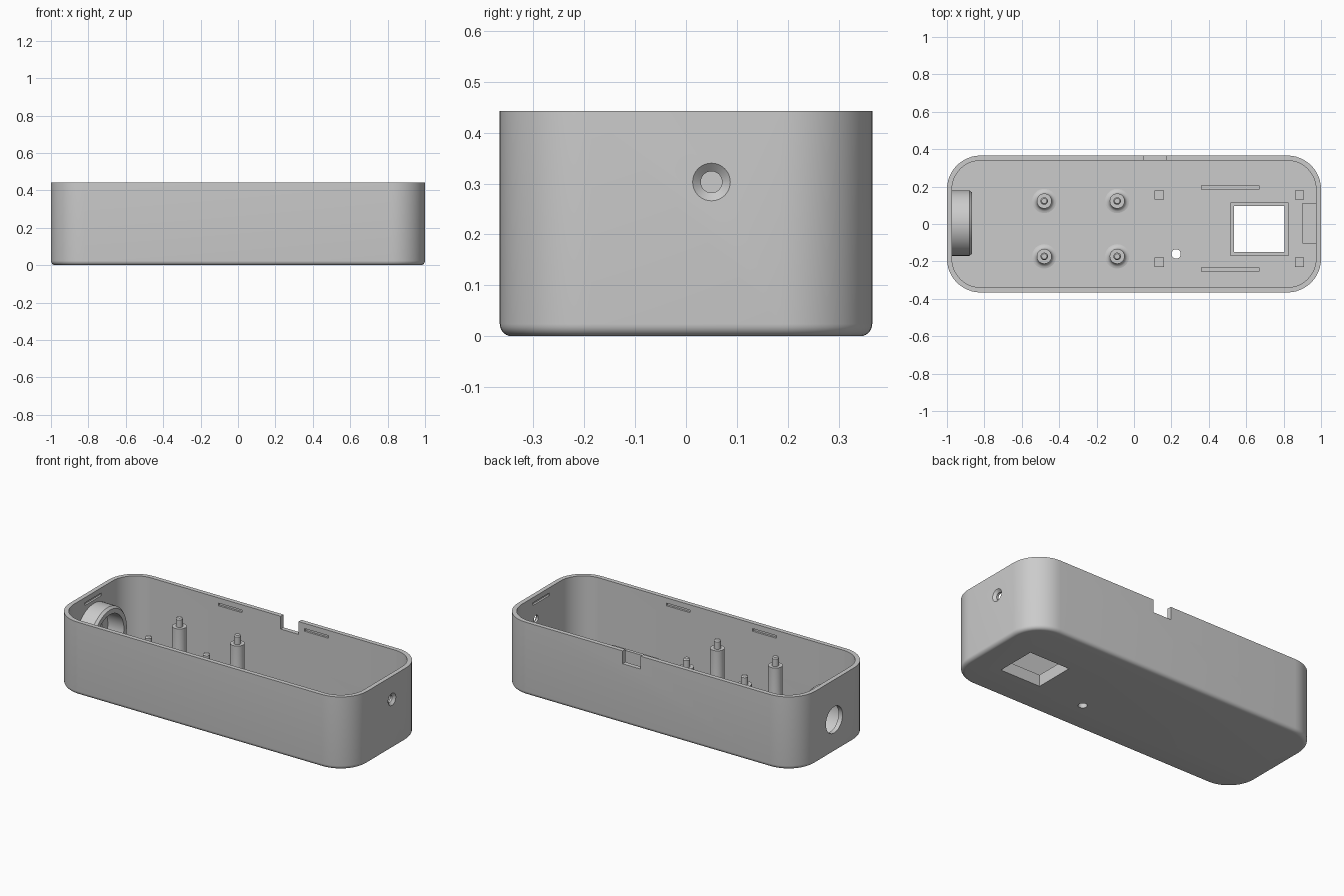
import bpy, bmesh, math
from mathutils import Vector

if "Cube" in bpy.data.objects:
    bpy.data.objects.remove(bpy.data.objects["Cube"], do_unlink=True)

grey = bpy.data.materials.new("plain_grey")
grey.use_nodes = True
COLOUR = (0.6, 0.6, 0.6, 1)
grey.diffuse_color = COLOUR
grey.node_tree.nodes["Principled BSDF"].inputs["Base Color"].default_value = COLOUR

LENGTH, WIDTH, HEIGHT = 1.0, 0.366, 0.443   # half length, half width, full height
WALL, FLOOR, CORNER, FILLET = 0.027, 0.03, 0.18, 0.024


def finish(name, bm):
    bmesh.ops.recalc_face_normals(bm, faces=bm.faces)
    mesh = bpy.data.meshes.new(name)
    bm.to_mesh(mesh)
    bm.free()
    mesh.materials.append(grey)
    obj = bpy.data.objects.new(name, mesh)
    bpy.context.collection.objects.link(obj)
    return obj


def loft(name, rings, closed=False):
    """Skin a list of equal rings, capped at both ends or joined into a loop."""
    bm = bmesh.new()
    loops = [[bm.verts.new(p) for p in ring] for ring in rings]
    pairs = list(zip(loops, loops[1:]))
    if closed:
        pairs.append((loops[-1], loops[0]))
    else:
        bm.faces.new(loops[0])
        bm.faces.new(loops[-1])
    for a, b in pairs:
        for i in range(len(a)):
            j = (i + 1) % len(a)
            bm.faces.new((a[i], a[j], b[j], b[i]))
    return finish(name, bm)


def rounded_ring(inset, z, steps=12):
    r = CORNER - inset
    pts = []
    for k, (sx, sy) in enumerate(((1, 1), (-1, 1), (-1, -1), (1, -1))):
        for s in range(steps + 1):
            a = math.pi / 2 * (k + s / steps)
            pts.append(Vector((sx * (LENGTH - CORNER) + r * math.cos(a),
                               sy * (WIDTH - CORNER) + r * math.sin(a), z)))
    return pts


def lathe(name, centre, axis, profile, sides=40, closed=False):
    """Turn (distance along axis, radius) points around an x or z axis."""
    rings = []
    for d, r in profile:
        ring = []
        for i in range(sides):
            a = math.tau * i / sides
            u, v = r * math.cos(a), r * math.sin(a)
            p = Vector((d, u, v)) if axis == "x" else Vector((u, v, d))
            ring.append(Vector(centre) + p)
        rings.append(ring)
    return loft(name, rings, closed)


def box(name, x0, x1, y0, y1, z0, z1):
    return loft(name, [[Vector((x, y, z)) for x, y in
                        ((x0, y0), (x1, y0), (x1, y1), (x0, y1))] for z in (z0, z1)])


def cut(target, cutters):
    for c in cutters:
        c.hide_render = True
        mod = target.modifiers.new("cut", "BOOLEAN")
        mod.operation, mod.solver, mod.object = "DIFFERENCE", "EXACT", c
    bpy.context.view_layer.update()
    graph = bpy.context.evaluated_depsgraph_get()
    mesh = bpy.data.meshes.new_from_object(target.evaluated_get(graph))
    target.modifiers.clear()
    target.data = mesh
    for c in cutters:
        bpy.data.objects.remove(c, do_unlink=True)


# Open case with a rounded lower edge
layers = []
for i in range(7):
    a = math.pi / 2 * i / 6
    layers.append((FILLET * (1 - math.sin(a)), FILLET * (1 - math.cos(a))))
layers += [(0, HEIGHT), (WALL, HEIGHT), (WALL, FLOOR)]
case = loft("case", [rounded_ring(*layer) for layer in layers])

# Openings: window, floor hole, rim notch, round wall holes
cutters = [
    box("window_cut", 0.535, 0.805, -0.15, 0.095, -0.1, 0.2),
    lathe("floor_hole_cut", (0.225, -0.16, 0), "z", [(-0.1, 0.025), (0.1, 0.025)]),
    box("notch_cut", 0.05, 0.17, 0.3, 0.4, 0.365, 0.5),
    lathe("socket_hole_cut", (-1, 0.005, 0.2), "x", [(-0.1, 0.08), (0.1, 0.08)]),
    lathe("countersink_cut", (1, 0.05, 0.303), "x",
          [(-0.1, 0.021), (-0.014, 0.021), (0, 0.037), (0.05, 0.037)]),
]
# Shallow snap grooves near the rim on every inner wall
IN_X, IN_Y, DEEP = LENGTH - WALL, WIDTH - WALL, 0.012
for s in (-1, 1):
    cutters.append(box("end_groove_cut", s * IN_X - DEEP, s * IN_X + DEEP,
                       -0.08, 0.08, 0.395, 0.411))
    for x in (-0.29, 0.29):
        cutters.append(box("side_groove_cut", x - 0.08, x + 0.08,
                           s * IN_Y - DEEP, s * IN_Y + DEEP, 0.395, 0.411))
cut(case, cutters)
parts = [case]

# Stepped mounting posts with a filleted foot
foot = [(FLOOR + 0.025 * (1 - math.cos(a)), 0.065 - 0.025 * math.sin(a))
        for a in (math.pi / 8 * i for i in range(5))]
post = [(FLOOR - 0.01, 0.065)] + foot + [
    (0.325, 0.04), (0.325, 0.02), (0.37, 0.02), (0.378, 0.014)]
for x in (-0.48, -0.09):
    for y in (-0.173, 0.123):
        parts.append(lathe("mounting_post", (x, y, 0), "z", post, 32))

# Hollow socket collar on the end wall
parts.append(lathe("socket_collar", (0, 0.005, 0.2), "x", [
    (-0.98, 0.175), (-0.88, 0.175), (-0.865, 0.163),
    (-0.865, 0.135), (-0.98, 0.135)], 56, True))

# Raised frame around the window
frame = box("window_frame", 0.515, 0.825, -0.17, 0.115, FLOOR - 0.01, 0.07)
cut(frame, [box("frame_cut", 0.535, 0.805, -0.15, 0.095, -0.1, 0.2)])
parts.append(frame)

# Guide ribs, square pegs and end block on the floor
LOW = FLOOR - 0.01
for y in (0.195, -0.243):
    parts.append(box("guide_rib", 0.357, 0.67, y - 0.01, y + 0.01, LOW, 0.11))
for x in (0.135, 0.885):
    for y in (0.155, -0.205):
        parts.append(box("square_peg", x - 0.025, x + 0.025, y - 0.025, y + 0.025, LOW, 0.06))
parts.append(box("end_block", 0.9, 0.98, -0.105, 0.113, LOW, 0.1))

# Smooth curves, keep edges sharp
for obj in bpy.context.selected_objects:
    obj.select_set(False)
for obj in parts:
    obj.select_set(True)
bpy.context.view_layer.objects.active = case
bpy.ops.object.shade_smooth_by_angle(angle=math.radians(30))
